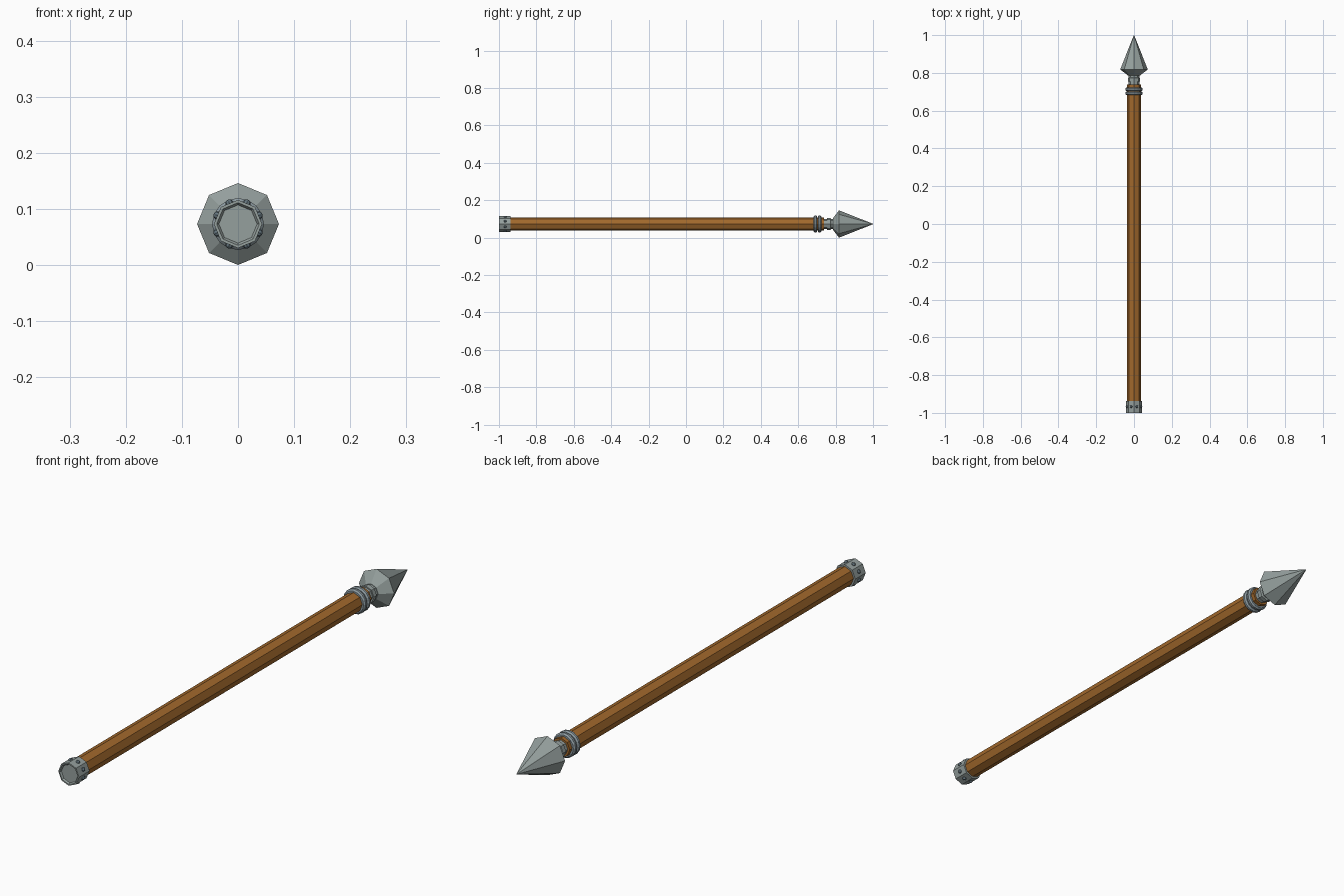
import bpy, bmesh, math
from mathutils import Matrix, Vector

if "Cube" in bpy.data.objects:
    bpy.data.objects.remove(bpy.data.objects["Cube"])

ZC = 0.073  # height of the spear axis


def mat(name, rgb):
    m = bpy.data.materials.new(name)
    m.diffuse_color = (*rgb, 1)
    m.use_nodes = True
    m.node_tree.nodes["Principled BSDF"].inputs["Base Color"].default_value = m.diffuse_color
    return m


WOOD = mat("brown wood", (0.36, 0.14, 0.025))
STEEL = mat("grey steel", (0.30, 0.35, 0.34))
RING = mat("blue grey ring", (0.27, 0.33, 0.36))
RIVET = mat("dark rivet", (0.13, 0.18, 0.21))


def finish(name, bm, material):
    bmesh.ops.remove_doubles(bm, verts=bm.verts, dist=1e-6)
    bmesh.ops.recalc_face_normals(bm, faces=bm.faces)
    me = bpy.data.meshes.new(name)
    bm.to_mesh(me)
    bm.free()
    ob = bpy.data.objects.new(name, me)
    bpy.context.collection.objects.link(ob)
    me.materials.append(material)
    return ob


def lathe(name, profile, material, sides=8, closed=False):
    """Revolve (y, radius) points about the spear axis."""
    bm = bmesh.new()
    rows = [[bm.verts.new((r * math.cos(2 * math.pi * i / sides), y,
                           ZC + r * math.sin(2 * math.pi * i / sides)))
             for i in range(sides)] for y, r in profile]
    pairs = list(zip(rows, rows[1:]))
    if closed:
        pairs.append((rows[-1], rows[0]))
    else:
        bm.faces.new(rows[0])
        bm.faces.new(rows[-1])
    for a, b in pairs:
        for i in range(sides):
            j = (i + 1) % sides
            bm.faces.new((a[i], a[j], b[j], b[i]))
    return finish(name, bm, material)


# Wooden shaft
lathe("shaft", [(-0.97, 0.036), (0.738, 0.036)], WOOD)

# Butt cap with a shallow recess in its end
lathe("butt_cap", [(-0.994, 0.034), (-1.0, 0.038), (-1.0, 0.043),
                   (-0.938, 0.043), (-0.938, 0.035)], STEEL)

# Domed rivets on the centre of each cap face
bm = bmesh.new()
for i in range(8):
    a = math.radians(22.5 + 45 * i)
    out = Vector((math.cos(a), 0, math.sin(a)))
    pos = out * 0.0395 + Vector((0, -0.967, ZC))
    rot = out.to_track_quat('Z', 'Y').to_matrix().to_4x4()
    bmesh.ops.create_uvsphere(bm, u_segments=8, v_segments=6, radius=0.0075,
                              matrix=Matrix.Translation(pos) @ rot)
finish("butt_rivets", bm, RIVET)

# Two rounded collar rings
for n, y in enumerate((0.692, 0.714)):
    prof = [(y + 0.010 * math.cos(t), 0.037 + 0.010 * math.sin(t))
            for t in (2 * math.pi * (k + 0.5) / 8 for k in range(8))]
    lathe(f"collar_ring_{n + 1}", prof, RING, 16, True)

# Steel neck and faceted spear point
lathe("neck", [(0.73, 0.028), (0.755, 0.028), (0.755, 0.033),
               (0.772, 0.033), (0.776, 0.028), (0.80, 0.028)], STEEL)
lathe("spear_head", [(0.785, 0.03), (0.818, 0.073), (1.0, 0.001)], STEEL)
